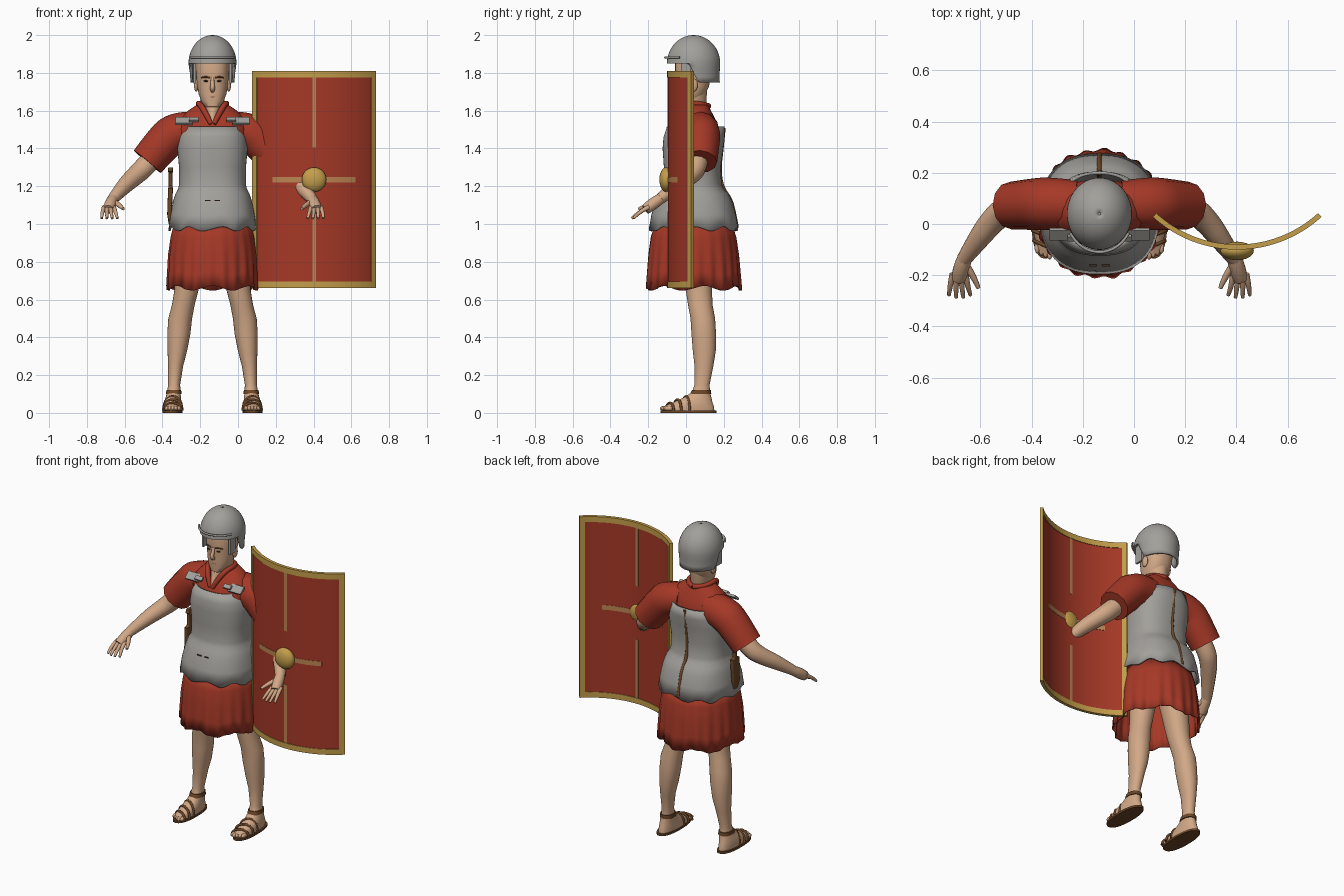
import bpy, bmesh, math
from mathutils import Matrix, Vector

if "Cube" in bpy.data.objects:
    bpy.data.objects.remove(bpy.data.objects["Cube"])

BODY_X = -0.135          # the figure's own axis; its parts are built around it
made = []


def material(name, r, g, b):
    m = bpy.data.materials.new(name)
    m.use_nodes = True
    m.diffuse_color = (r, g, b, 1)
    m.node_tree.nodes["Principled BSDF"].inputs["Base Color"].default_value = (r, g, b, 1)
    return m


red = material("red cloth", .38, .04, .02)
steel = material("steel", .36, .35, .325)
skin = material("skin", .64, .39, .24)
gold = material("gold trim", .55, .34, .07)
bronze = material("bronze strip", .5, .23, .085)
leather = material("brown leather", .15, .062, .02)
dark = material("dark brown", .055, .028, .014)
lip = material("lips", .42, .19, .12)


def add(name, mesh, mat, mirror=False, thick=0, x=BODY_X):
    mesh.materials.clear()
    mesh.materials.append(mat)
    ob = bpy.data.objects.new(name, mesh)
    bpy.context.collection.objects.link(ob)
    ob.location.x = x
    if thick:
        s = ob.modifiers.new("thickness", 'SOLIDIFY')
        s.thickness, s.offset = thick, -1
    if mirror:
        ob.modifiers.new("mirror", 'MIRROR').use_mirror_merge = False
    made.append(ob)
    return ob


def from_bmesh(name, bm, mat, **kw):
    bmesh.ops.recalc_face_normals(bm, faces=bm.faces)
    me = bpy.data.meshes.new(name)
    bm.to_mesh(me)
    bm.free()
    return add(name, me, mat, **kw)


def loft(name, rings, mat, n=40, power=2.3, deform=None, caps=True, **kw):
    """Skin over stacked horizontal rings (z, cx, cy, rx, ry)."""
    bm = bmesh.new()
    rows = []
    for z, cx, cy, rx, ry in rings:
        row = []
        for i in range(n):
            a = math.tau * i / n
            c, s = math.cos(a), math.sin(a)
            p = Vector((cx + rx * math.copysign(abs(c) ** (2 / power), c),
                        cy + ry * math.copysign(abs(s) ** (2 / power), s), z))
            row.append(bm.verts.new(deform(p, a) if deform else p))
        rows.append(row)
    for lo, hi in zip(rows, rows[1:]):
        for i in range(n):
            j = (i + 1) % n
            bm.faces.new((lo[i], lo[j], hi[j], hi[i]))
    if caps:
        bm.faces.new(rows[0][::-1])
        bm.faces.new(rows[-1])
    return from_bmesh(name, bm, mat, **kw)


def tube(name, paths, mat, **kw):
    """Round tubes along smooth paths of (x, y, z, radius)."""
    cu = bpy.data.curves.new(name, 'CURVE')
    cu.dimensions = '3D'
    cu.bevel_depth, cu.bevel_resolution = 1, 4
    cu.use_fill_caps = True
    for path in paths:
        sp = cu.splines.new('NURBS')
        sp.points.add(len(path) - 1)
        for pt, (x, y, z, r) in zip(sp.points, path):
            pt.co, pt.radius = (x, y, z, 1), r
        sp.order_u, sp.use_endpoint_u, sp.resolution_u = min(3, len(path)), True, 6
    tmp = bpy.data.objects.new(name + " path", cu)
    me = bpy.data.meshes.new_from_object(tmp)
    bpy.data.objects.remove(tmp)
    return add(name, me, mat, **kw)


def ball(name, at, size, mat, **kw):
    bm = bmesh.new()
    bmesh.ops.create_uvsphere(bm, u_segments=32, v_segments=16, radius=1,
                              matrix=Matrix.Translation(at) @ Matrix.Diagonal((*size, 1)))
    return from_bmesh(name, bm, mat, **kw)


def box(name, at, size, mat, tilt=0, **kw):
    bm = bmesh.new()
    bmesh.ops.create_cube(bm, size=1, matrix=Matrix.Translation(at)
                          @ Matrix.Rotation(tilt, 4, 'X') @ Matrix.Diagonal((*size, 1)))
    return from_bmesh(name, bm, mat, **kw)


# Legs and feet
loft("legs", [(.012, .21, .015, .047, .135), (.035, .21, .015, .049, .133),
              (.055, .21, .035, .046, .105), (.08, .208, .06, .041, .075),
              (.11, .205, .08, .035, .047), (.15, .203, .085, .032, .04),
              (.25, .195, .095, .04, .05), (.33, .186, .097, .052, .061),
              (.42, .178, .094, .061, .065), (.5, .171, .089, .063, .065),
              (.57, .155, .076, .06, .065), (.65, .138, .068, .064, .069),
              (.9, .105, .06, .09, .09)], skin, power=2.1, mirror=True)
for k in range(5):
    ball("toe", (.178 + .016 * k, -.115 + .008 * abs(k - 1), .024), (.011, .024, .013),
         skin, mirror=True)

# Sandals
loft("sole", [(0, .212, .013, .053, .148), (.013, .212, .013, .053, .148)], leather, mirror=True)
loft("ankle_strap", [(.1, .205, .078, .041, .056), (.122, .205, .082, .039, .05)],
     leather, mirror=True)
straps = []
for y, w, h in ((-.085, .046, .053), (-.045, .051, .071), (.0, .05, .088)):
    straps.append([(.21 + w * math.cos(t * math.pi / 8), y + .02 * math.cos(t * math.pi / 8),
                    .012 + (h - .012) * math.sin(t * math.pi / 8) ** .8, .007) for t in range(9)])
tube("foot_straps", straps, leather, mirror=True)


# Pleated skirt
def pleat(p, a):
    t = max(0, (.98 - p.z) / .32)
    k = 1 + t * (.022 * math.sin(22 * a) + .012 * math.sin(9 * a + 1))
    return Vector((p.x * k, .04 + (p.y - .04) * k, p.z + .012 * t * math.sin(7 * a)))


loft("skirt", [(.66, 0, .04, .243, .25), (.74, 0, .04, .24, .245), (.84, 0, .04, .235, .238),
               (.93, 0, .04, .222, .226), (1, 0, .04, .205, .205)], red, n=176, power=2.1,
     deform=pleat, caps=False, thick=.006)

# Tunic body, collar and sleeves
loft("tunic", [(.95, 0, .04, .19, .19), (1.2, 0, .035, .16, .135), (1.42, 0, .035, .168, .138),
               (1.5, 0, .045, .185, .128), (1.555, 0, .05, .175, .105),
               (1.6, 0, .052, .13, .08), (1.63, 0, .052, .085, .066)], red)
tube("collar", [[(.008, -.075, 1.53, .012), (.035, -.06, 1.585, .016), (.066, -.02, 1.635, .015),
                 (.078, .04, 1.64, .014), (.05, .105, 1.63, .014), (0, .12, 1.625, .014)]],
     red, mirror=True)
tube("sleeves", [[(.09, .075, 1.5, .095), (.195, .08, 1.495, .104), (.27, .077, 1.42, .1),
                  (.345, .072, 1.33, .093)]], red, mirror=True)


# Cuirass
def scallop(p, a):
    if p.z < 1:
        p.z += .012 * math.cos(9 * a)
    return p


loft("cuirass", [(.975, 0, .04, .234, .236), (1.05, 0, .04, .223, .223), (1.12, 0, .042, .209, .202),
                 (1.16, 0, .04, .196, .183), (1.185, 0, .037, .182, .163), (1.21, 0, .035, .177, .154),
                 (1.3, 0, .033, .177, .15), (1.4, 0, .036, .186, .16), (1.46, 0, .043, .178, .162),
                 (1.515, 0, .052, .155, .153)], steel, n=72, power=2.4,
     deform=scallop, caps=False, thick=.012)
tube("back_strap", [[(0, .27, .98, .01), (0, .257, 1.05, .01), (0, .238, 1.13, .01),
                     (0, .187, 1.2, .01), (0, .177, 1.3, .01), (0, .19, 1.4, .01),
                     (0, .2, 1.51, .01)]], leather)
box("shoulder_plate", (.15, -.04, 1.545), (.09, .05, .014), steel, tilt=.7, mirror=True)
box("shoulder_tab", (.1, -.055, 1.553), (.05, .025, .014), steel, tilt=.7, mirror=True)
box("front_hook", (.025, -.162, 1.125), (.028, .006, .006), dark, mirror=True)

# Arms and hands
tube("arms", [[(.26, .075, 1.41, .055), (.36, .062, 1.3, .056), (.415, .015, 1.25, .05),
               (.47, -.055, 1.2, .043), (.53, -.14, 1.13, .029)]], skin, mirror=True)
tube("palms", [[(.525, -.13, 1.137, .028), (.54, -.175, 1.108, .035), (.55, -.215, 1.077, .028)]],
     skin, mirror=True)
fingers = []
for k in range(4):
    bend = .01 * abs(k - 1.5)
    fingers.append([(.522 + .017 * k, -.195, 1.09, .012), (.515 + .023 * k, -.245, 1.068, .011),
                    (.503 + .028 * k, -.292 + bend, 1.03, .007)])
fingers.append([(.525, -.155, 1.12, .014), (.492, -.2, 1.1, .014), (.472, -.25, 1.08, .008)])
tube("fingers", fingers, skin, mirror=True)

# Neck and head
loft("neck", [(1.53, 0, 0, .01, .083), (1.58, 0, .015, .04, .078), (1.64, 0, .035, .062, .072),
              (1.75, 0, .045, .065, .07)], skin, power=2)
loft("head", [(1.612, 0, -.015, .022, .024), (1.622, 0, -.008, .04, .042), (1.65, 0, .01, .06, .062),
              (1.69, 0, .025, .074, .079), (1.73, 0, .034, .081, .088), (1.78, 0, .037, .086, .094),
              (1.85, 0, .037, .087, .094), (1.92, 0, .04, .07, .08)], skin)
tube("nose", [[(0, -.05, 1.775, .009), (0, -.062, 1.745, .01), (0, -.073, 1.715, .014),
               (0, -.05, 1.706, .011)]], skin)
ball("ear", (.086, .04, 1.735), (.012, .022, .034), skin, mirror=True)
ball("eye", (.034, -.05, 1.757), (.014, .006, .005), dark, mirror=True)
tube("brow", [[(.015, -.054, 1.775, .005), (.036, -.052, 1.782, .005), (.058, -.04, 1.775, .004)]],
     leather, mirror=True)
tube("mouth", [[(-.026, -.043, 1.673, .004), (0, -.054, 1.676, .008), (.026, -.043, 1.673, .004)]], lip)


# Helmet: a dome whose lower edge drops into a neck guard behind the ears
def neck_guard(p, a):
    if p.z < 1.85:
        drop = min(1, max(0, (p.y - .015) / .05))
        p.z = 1.85 - (1.85 - p.z) * drop
    return p


dome = [(1.75, 0, .045, .118, .134), (1.78, 0, .043, .119, .134), (1.815, 0, .041, .124, .138)]
for k in range(12):
    t = math.pi / 2 * k / 11.3
    dome.append((1.85 + .15 * math.sin(t), 0, .04, .127 * math.cos(t), .141 * math.cos(t)))
loft("helmet", dome, steel, n=64, power=2, deform=neck_guard, caps=False, thick=.012)
ball("helmet_crown", (0, .04, 1.993), (.02, .02, .006), steel)
arc = [math.radians(-90 + 10 * k) for k in range(-6, 7)]
tube("brow_guard", [[(.132 * math.cos(a), .04 + .15 * math.sin(a), 1.882, .006) for a in arc]], steel)
box("cheek_guard", (.094, .0, 1.80), (.012, .055, .11), steel, mirror=True)

# Dagger in its sheath on the right hip
loft("sheath", [(1.0, -.222, .02, .01, .02), (1.05, -.228, .02, .012, .032),
                (1.19, -.222, .02, .013, .036)], leather, power=4)
loft("dagger_grip", [(1.19, -.222, .02, .012, .03), (1.205, -.222, .02, .01, .014),
                     (1.27, -.222, .02, .01, .014), (1.28, -.222, .02, .014, .026),
                     (1.3, -.222, .02, .012, .02)], leather, power=3)

# Shield: curved plates sharing one arc
SX, SY, SR, HALF = .4025, -.09, .4785, .3225
LOW, TOP, MID = .66, 1.81, 1.235


def curved_plate(name, x0, x1, z0, z1, mat, thick):
    bm = bmesh.new()
    n = max(2, int(abs(x1 - x0) * 60))
    cols = []
    for k in range(n + 1):
        a = math.asin((x0 + (x1 - x0) * k / n) / SR)
        cols.append([bm.verts.new((r * math.sin(a), SY + SR - r * math.cos(a), z))
                     for r, z in ((SR + thick / 2, z0), (SR + thick / 2, z1),
                                  (SR - thick / 2, z1), (SR - thick / 2, z0))])
    for p, q in zip(cols, cols[1:]):
        for i in range(4):
            bm.faces.new((p[i], q[i], q[i - 3], p[i - 3]))
    bm.faces.new(cols[0])
    bm.faces.new(cols[-1][::-1])
    return from_bmesh(name, bm, mat, x=SX)


curved_plate("shield_board", -HALF + .01, HALF - .01, LOW + .01, TOP - .01, red, .012)
for z in (LOW, TOP - .035):
    curved_plate("shield_rim", -HALF, HALF, z, z + .035, gold, .02)
for x in (-HALF, HALF - .024):
    curved_plate("shield_side_rim", x, x + .024, LOW, TOP, gold, .02)
for z0, z1 in ((LOW + .035, MID - .17), (MID + .17, TOP - .035)):
    curved_plate("shield_upright_strip", -.009, .009, z0, z1, bronze, .016)
curved_plate("shield_cross_strip", -.215, .215, MID - .015, MID + .015, bronze, .016)
ball("shield_boss", (0, -.105, MID), (.065, .036, .065), gold, x=SX)

# Smooth shading with crisp edges
bpy.ops.object.select_all(action='DESELECT')
for ob in made:
    ob.select_set(True)
bpy.context.view_layer.objects.active = made[0]
bpy.ops.object.shade_smooth_by_angle(angle=math.radians(40))
